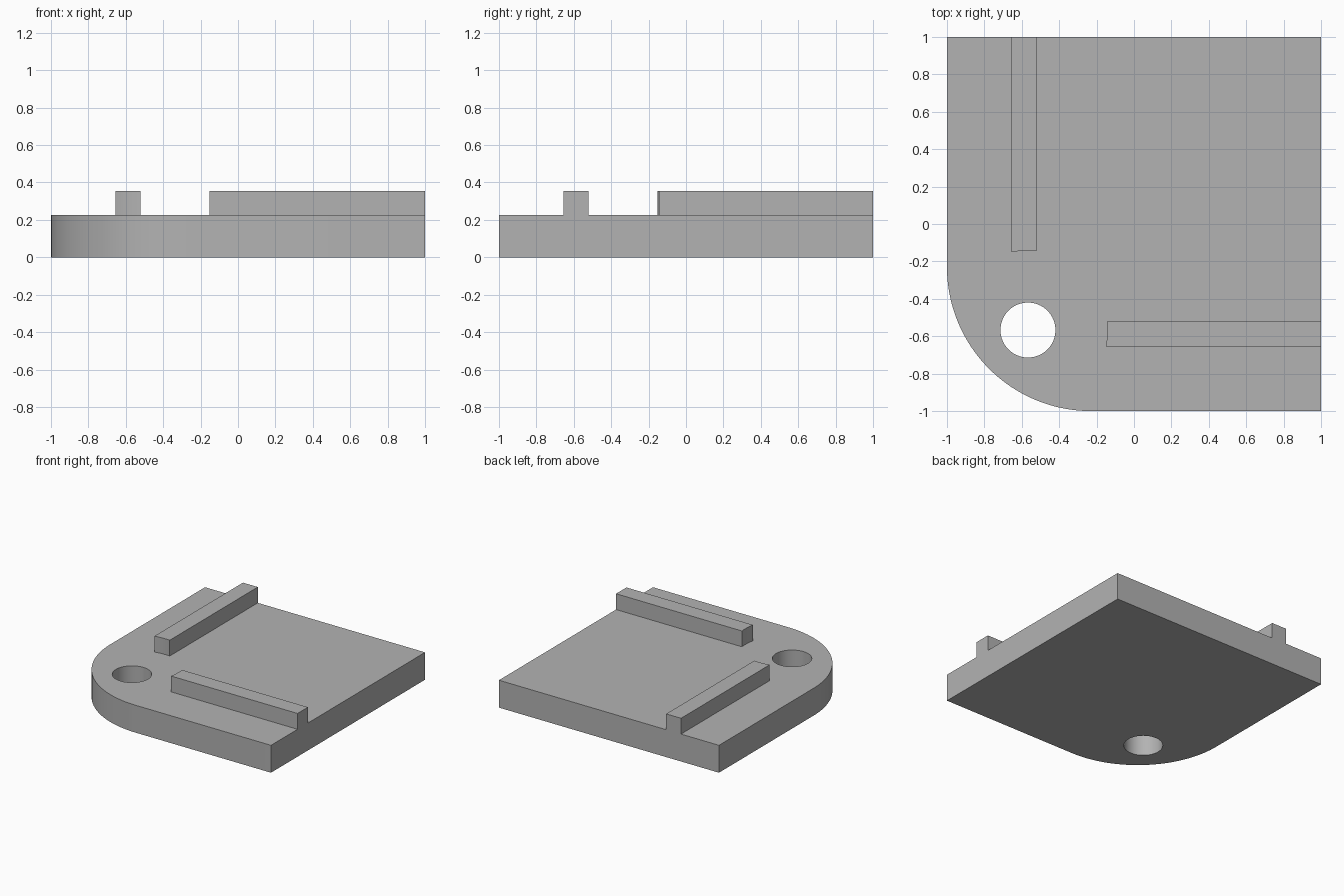
import bpy, bmesh
from math import cos, sin, pi, sqrt, radians

cube = bpy.data.objects.get("Cube")
if cube:
    bpy.data.objects.remove(cube, do_unlink=True)

PLATE_TOP, RAIL_TOP = 0.225, 0.355
CORNER_R = 0.77
HOLE, HOLE_R, CLEAR_R = -0.567, 0.147, 0.425   # hole centre (x = y), its radius, rail clearance
RAIL_IN, RAIL_OUT = -0.52, -0.655

grey = bpy.data.materials.new("plain grey")
grey.use_nodes = True
colour = (0.45, 0.45, 0.45, 1)
grey.diffuse_color = colour
grey.node_tree.nodes["Principled BSDF"].inputs["Base Color"].default_value = colour


def arc(cx, cy, r, start, end, steps):
    return [(cx + r * cos(start + (end - start) * i / steps),
             cy + r * sin(start + (end - start) * i / steps)) for i in range(steps + 1)]


def prism(name, loops, z0, z1):
    """Extrude a flat outline (first loop) with optional holes (other loops)."""
    bm = bmesh.new()
    edges = []
    for loop in loops:
        verts = [bm.verts.new((x, y, z0)) for x, y in loop]
        edges += [bm.edges.new((v, verts[i - 1])) for i, v in enumerate(verts)]
    bmesh.ops.triangle_fill(bm, edges=edges, use_beauty=True)
    top = bmesh.ops.extrude_face_region(bm, geom=bm.faces[:], use_keep_orig=True)["geom"]
    bmesh.ops.translate(bm, vec=(0, 0, z1 - z0),
                        verts=[g for g in top if isinstance(g, bmesh.types.BMVert)])
    bmesh.ops.recalc_face_normals(bm, faces=bm.faces[:])
    mesh = bpy.data.meshes.new(name)
    bm.to_mesh(mesh)
    bm.free()
    mesh.materials.append(grey)
    obj = bpy.data.objects.new(name, mesh)
    bpy.context.collection.objects.link(obj)
    bpy.ops.object.select_all(action="DESELECT")
    obj.select_set(True)
    bpy.context.view_layer.objects.active = obj
    bpy.ops.object.shade_smooth_by_angle(angle=radians(30))
    return obj


# Base plate: one rounded corner and a through hole
centre = CORNER_R - 1
outline = [(1, -1), (1, 1), (-1, 1)] + arc(centre, centre, CORNER_R, pi, 1.5 * pi, 48)
hole = arc(HOLE, HOLE, HOLE_R, 0, 2 * pi, 64)[:-1]
prism("base_plate", [outline, hole], 0, PLATE_TOP)

# Rails: inner ends curve around the hole, outer ends flush with the plate
steps = 10
rail = [(RAIL_IN, 1), (RAIL_OUT, 1)]
for i in range(steps + 1):
    x = RAIL_OUT + (RAIL_IN - RAIL_OUT) * i / steps
    rail.append((x, HOLE + sqrt(CLEAR_R ** 2 - (x - HOLE) ** 2)))
prism("back_rail", [rail], PLATE_TOP, RAIL_TOP)
prism("side_rail", [[(y, x) for x, y in rail]], PLATE_TOP, RAIL_TOP)
